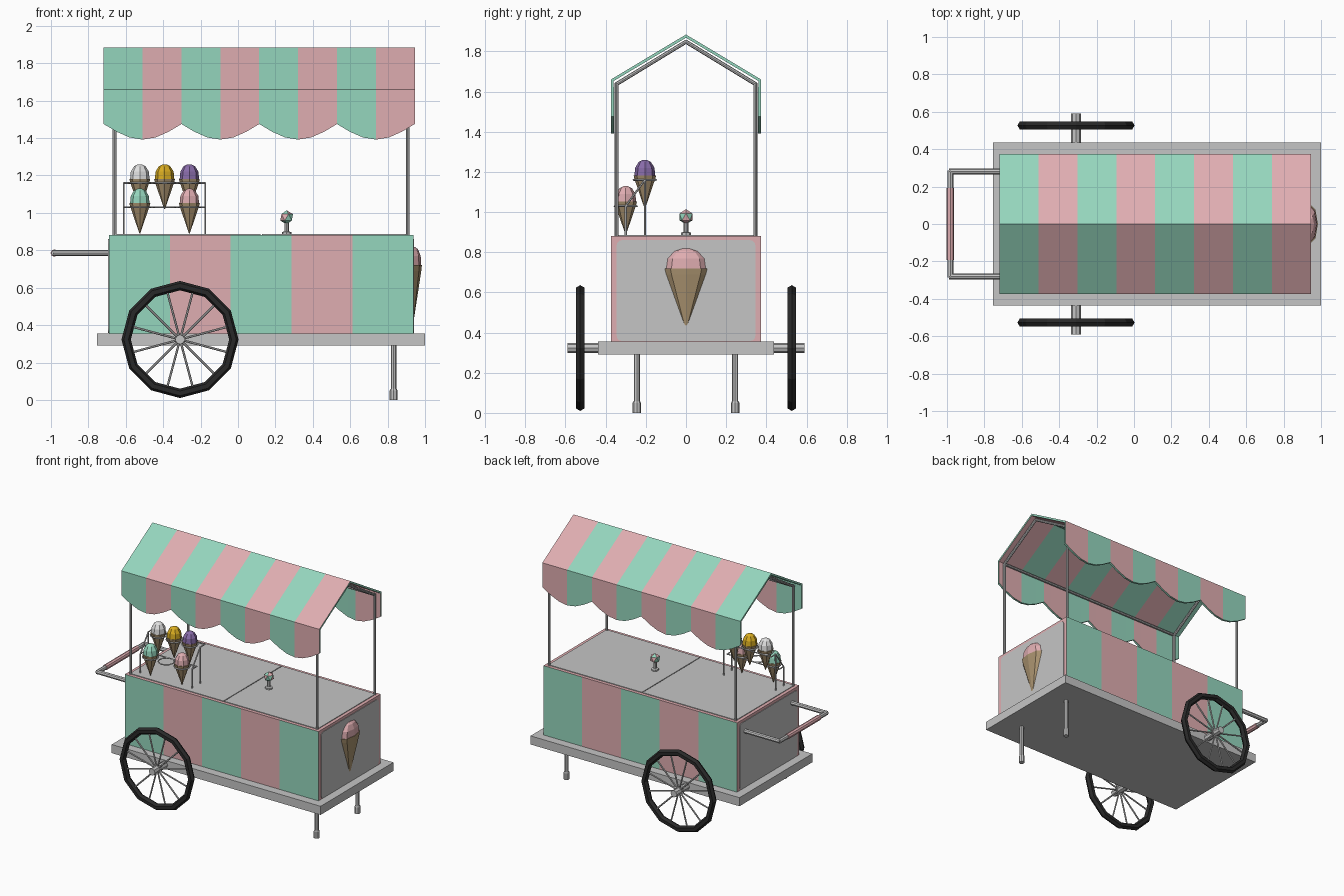
import bpy, bmesh, math
from mathutils import Vector, Matrix

if "Cube" in bpy.data.objects:
    bpy.data.objects.remove(bpy.data.objects["Cube"])

def mat(name, rgb):
    m = bpy.data.materials.new(name)
    m.diffuse_color = (*rgb, 1)
    m.use_nodes = True
    m.node_tree.nodes["Principled BSDF"].inputs["Base Color"].default_value = m.diffuse_color
    return m

MINT = mat("mint green", (0.30, 0.67, 0.51))
PINK = mat("soft pink", (0.74, 0.42, 0.44))
GREY = mat("light grey", (0.56, 0.56, 0.56))
BLACK = mat("tyre black", (0.022, 0.022, 0.022))
WAFER = mat("wafer brown", (0.40, 0.29, 0.16))
WHITE = mat("vanilla white", (0.75, 0.75, 0.75))
YELLOW = mat("mango yellow", (0.70, 0.42, 0.015))
PURPLE = mat("berry purple", (0.25, 0.15, 0.40))

def finish(name, bm, mats):
    me = bpy.data.meshes.new(name)
    bm.to_mesh(me)
    bm.free()
    for m in mats:
        me.materials.append(m)
    ob = bpy.data.objects.new(name, me)
    bpy.context.collection.objects.link(ob)
    return ob

def box_bm(lo, hi):
    bm = bmesh.new()
    bmesh.ops.create_cube(bm, size=1)
    lo, hi = Vector(lo), Vector(hi)
    for v in bm.verts:
        v.co = Vector([(lo[i] + hi[i]) / 2 + v.co[i] * (hi[i] - lo[i]) for i in range(3)])
    return bm

def box(name, lo, hi, m):
    return finish(name, box_bm(lo, hi), [m])

def tubes(name, paths, r, m, sides=8):
    """Straight round bars along each list of points."""
    bm = bmesh.new()
    for path in paths:
        for a, b in zip(path, path[1:]):
            a, b = Vector(a), Vector(b)
            d = b - a
            rot = d.to_track_quat('Z', 'Y').to_matrix().to_4x4()
            bmesh.ops.create_cone(bm, cap_ends=True, segments=sides, radius1=r, radius2=r,
                                  depth=d.length + r * 0.8,
                                  matrix=Matrix.Translation((a + b) / 2) @ rot)
    return finish(name, bm, [m])

def lathe(name, profile, loc, m, segs=8, sx=1.0):
    bm = bmesh.new()
    rings = [[bm.verts.new((loc[0] + sx * r * math.cos(2 * math.pi * k / segs),
                            loc[1] + r * math.sin(2 * math.pi * k / segs), loc[2] + z))
              for k in range(segs)] for r, z in profile]
    for a, b in zip(rings, rings[1:]):
        for k in range(segs):
            j = (k + 1) % segs
            bm.faces.new((a[k], a[j], b[j], b[k]))
    bm.faces.new(rings[0][::-1])
    bm.faces.new(rings[-1])
    return finish(name, bm, [m])

def torus(name, centre, R, r, m, major, minor, rot=Matrix.Identity(4)):
    bm = bmesh.new()
    M = Matrix.Translation(centre) @ rot
    grid = []
    for i in range(major):
        u = 2 * math.pi * i / major
        grid.append([bm.verts.new(M @ Vector((
            (R + r * math.cos(2 * math.pi * j / minor)) * math.cos(u),
            (R + r * math.cos(2 * math.pi * j / minor)) * math.sin(u),
            r * math.sin(2 * math.pi * j / minor)))) for j in range(minor)])
    for i in range(major):
        for j in range(minor):
            a, b = grid[i], grid[(i + 1) % major]
            k = (j + 1) % minor
            bm.faces.new((a[j], b[j], b[k], a[k]))
    return finish(name, bm, [m])

def ice_cream(name, loc, r, hc, hs, flavour, sx=1.0):
    lathe(name + "_cone", [(0.04 * r, 0), (0.93 * r, 0.9 * hc), (r, hc)], loc, WAFER, sx=sx)
    lathe(name + "_scoop", [(0.93 * r, hc - 0.002), (0.86 * r, hc + 0.5 * hs),
                            (0.55 * r, hc + 0.87 * hs), (0.2 * r, hc + hs)], loc, flavour, sx=sx)

# chassis plate
box("base_plate", (-0.755, -0.437, 0.29), (1.0, 0.437, 0.355), GREY)

# striped body
X0, X1, YB, ZT = -0.69, 0.937, 0.373, 0.881
bm = box_bm((X0, -YB, 0.355), (X1, YB, ZT))
for i in range(1, 5):
    bmesh.ops.bisect_plane(bm, geom=bm.verts[:] + bm.edges[:] + bm.faces[:],
                           plane_co=(X0 + (X1 - X0) * i / 5, 0, 0), plane_no=(1, 0, 0))
bm.normal_update()
for f in bm.faces:
    stripe = int((f.calc_center_median().x - X0) / (X1 - X0) * 5) % 2
    f.material_index = stripe if abs(f.normal.y) > 0.5 else 1
finish("body", bm, [MINT, PINK])

# rounded grey end panels
for side, x in (("left", X0), ("right", X1)):
    bm = box_bm((x - 0.004, -0.345, 0.358), (x + 0.004, 0.345, 0.86))
    edges = [e for e in bm.edges if abs(e.verts[0].co.x - e.verts[1].co.x) > 0.001]
    bmesh.ops.bevel(bm, geom=edges, offset=0.025, segments=3, profile=0.5, affect='EDGES')
    finish(side + "_end_panel", bm, [GREY])

# two lids on top
box("left_lid", (X0 + 0.025, -0.348, 0.875), (0.121, 0.348, 0.886), GREY)
box("right_lid", (0.127, -0.348, 0.875), (X1 - 0.025, 0.348, 0.886), GREY)

# lid knob
lathe("knob_stem", [(0.026, 0), (0.026, 0.012), (0.012, 0.016), (0.012, 0.06)], (0.26, 0, 0.885), GREY)
bm = bmesh.new()
bmesh.ops.create_icosphere(bm, subdivisions=1, radius=0.038, matrix=Matrix.Translation((0.26, 0, 0.976)))
for i, f in enumerate(bm.faces):
    f.material_index = i % 2
finish("knob_ball", bm, [MINT, PINK])

# wheels and axle
WX, WZ = -0.31, 0.325
WZ = 0.323
for side, y in (("front", -0.527), ("back", 0.527)):
    torus(side + "_tyre", (WX, y, WZ), 0.288, 0.025, BLACK, 12, 6, Matrix.Rotation(math.pi / 2, 4, 'X'))
    spokes = []
    for k in range(12):
        a = math.radians(15 + 30 * k)
        spokes.append([(WX, y, WZ), (WX + 0.262 * math.cos(a), y, WZ + 0.262 * math.sin(a))])
    tubes(side + "_spokes", spokes, 0.006, GREY, 6)
tubes("axle", [[(WX, -0.58, WZ), (WX, 0.58, WZ)]], 0.026, GREY)

# rear legs with feet
for side, y in (("front", -0.245), ("back", 0.245)):
    lathe(side + "_leg", [(0.021, 0), (0.021, 0.05), (0.015, 0.06), (0.015, 0.295)], (0.832, y, 0), GREY)

# push handle
HX, HZ = -0.982, 0.785
tubes("handle_bar", [[(X0, -0.28, HZ), (HX, -0.28, HZ), (HX, 0.28, HZ), (X0, 0.28, HZ)]], 0.016, GREY)
tubes("handle_grip", [[(HX, -0.185, HZ), (HX, 0.185, HZ)]], 0.02, PINK)

# canopy frame: posts, gables and rails
PX, PY, EZ, RZ = (-0.66, 0.907), 0.345, 1.638, 1.848
paths = [[(x, -PY, ZT), (x, -PY, EZ), (x, 0, RZ), (x, PY, EZ), (x, PY, ZT)] for x in PX]
paths += [[(PX[0], y, EZ), (PX[1], y, EZ)] for y in (-PY, PY)]
tubes("canopy_frame", paths, 0.01, GREY)

# striped awning with scalloped valance
AX0, AX1, SUB = -0.718, 0.945, 3
bm = bmesh.new()
cols = []
for i in range(8 * SUB + 1):
    x = AX0 + (AX1 - AX0) * i / (8 * SUB)
    zv = 1.475 - 0.083 * abs(math.sin(math.pi * i / (2 * SUB)))
    cols.append([bm.verts.new((x, y, z)) for y, z in
                 ((-0.374, zv), (-0.374, 1.66), (0, 1.884), (0.374, 1.66), (0.374, zv))])
for i, (a, b) in enumerate(zip(cols, cols[1:])):
    for j in range(4):
        f = bm.faces.new((a[j], b[j], b[j + 1], a[j + 1]))
        f.material_index = (i // SUB) % 2
awning = finish("awning", bm, [MINT, PINK])
s = awning.modifiers.new("thickness", 'SOLIDIFY')
s.thickness, s.offset, s.material_offset_rim = 0.016, -1, -1

# wire cone rack: two tiers with rings
FY, FZ, BY, BZ = -0.3, 1.03, -0.205, 1.16
RX = (-0.61, -0.175)
wires = [[(x, FY, ZT), (x, FY, FZ), (x, BY, BZ), (x, BY, ZT)] for x in RX]
for y, z in ((FY, FZ), (BY, BZ)):
    wires.append([(RX[0], y + 0.055, z), (RX[1], y + 0.055, z)])
    wires += [[(x, y, z), (x, y + 0.055, z)] for x in RX]
tubes("rack_wires", wires, 0.005, GREY, 6)
flavours = {"back": (WHITE, YELLOW, PURPLE), "front": (MINT, None, PINK)}
for tier, y, z in (("front", FY, FZ), ("back", BY, BZ)):
    for k, x in enumerate((-0.525, -0.3925, -0.26)):
        torus(f"{tier}_ring_{k + 1}", (x, y, z), 0.056, 0.005, GREY, 12, 4)
        if flavours[tier][k]:
            ice_cream(f"{tier}_ice_cream_{k + 1}", (x, y, z - 0.14), 0.056, 0.162, 0.077, flavours[tier][k])

# big ice cream sign on the right end
ice_cream("sign_ice_cream", (X1, 0, 0.42), 0.11, 0.30, 0.098, PINK, sx=0.42)
